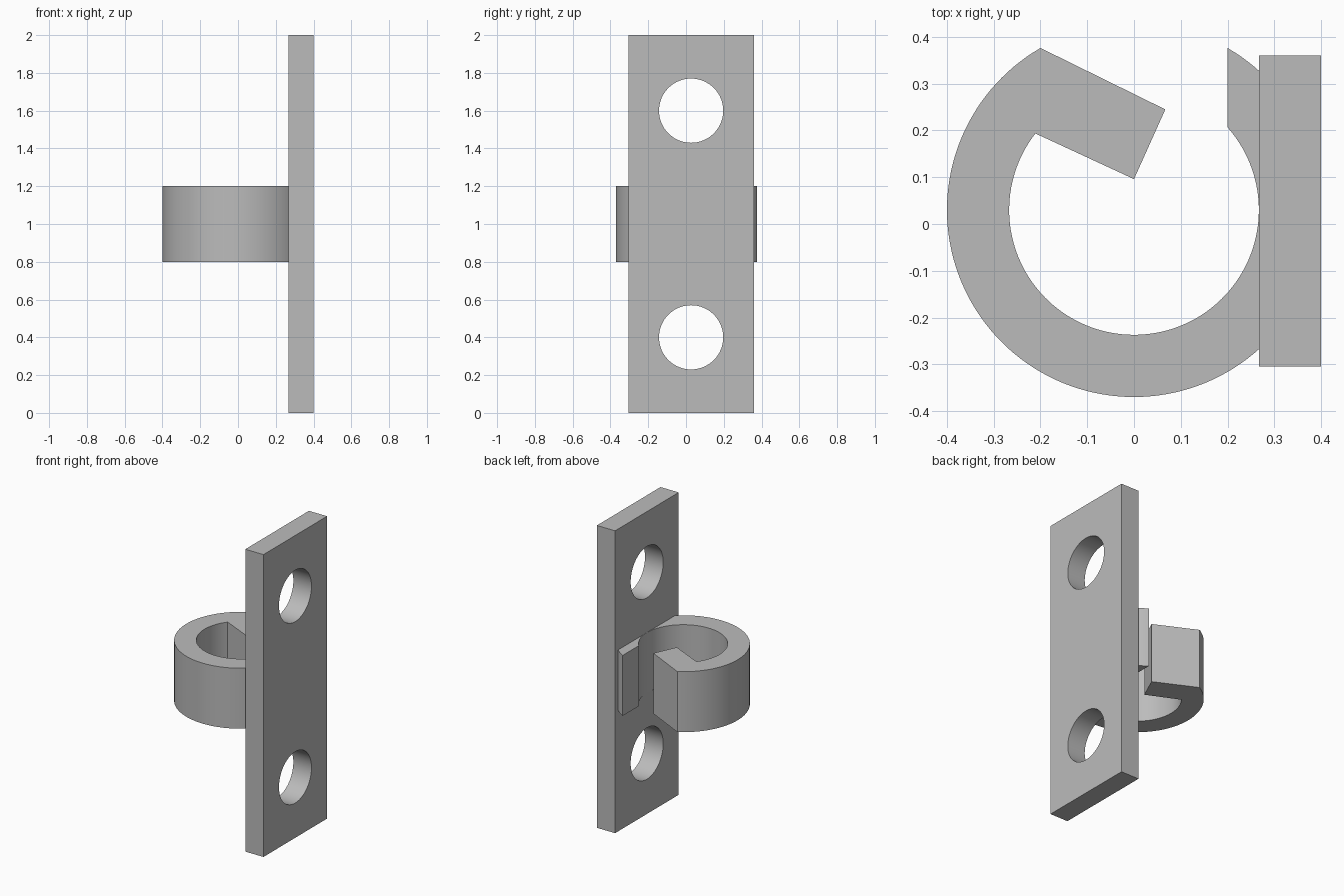
import bpy, bmesh
from math import sin, cos, radians, acos, degrees, pi

cube = bpy.data.objects.get("Cube")
if cube:
    bpy.data.objects.remove(cube, do_unlink=True)

grey = bpy.data.materials.new("plain grey")
grey.use_nodes = True
colour = (0.5, 0.5, 0.5, 1)
grey.diffuse_color = colour
grey.node_tree.nodes["Principled BSDF"].inputs["Base Color"].default_value = colour

CY = 0.03                    # ring centre in y
OUTER, INNER = 0.4, 0.267    # ring radii
PLATE_X = 0.267              # inner face of the plate


def finish(obj):
    bpy.ops.object.select_all(action="DESELECT")
    obj.select_set(True)
    bpy.context.view_layer.objects.active = obj
    bpy.ops.object.shade_smooth_by_angle(angle=radians(30))


def prism(name, outline, z0, z1):
    """Extrude a flat outline upward from z0 to z1."""
    bm = bmesh.new()
    face = bm.faces.new([bm.verts.new((x, y, z0)) for x, y in outline])
    top = bmesh.ops.extrude_face_region(bm, geom=[face])["geom"]
    verts = [v for v in top if isinstance(v, bmesh.types.BMVert)]
    bmesh.ops.translate(bm, verts=verts, vec=(0, 0, z1 - z0))
    bmesh.ops.recalc_face_normals(bm, faces=bm.faces)
    mesh = bpy.data.meshes.new(name)
    bm.to_mesh(mesh)
    bm.free()
    obj = bpy.data.objects.new(name, mesh)
    bpy.context.collection.objects.link(obj)
    mesh.materials.append(grey)
    return obj


def arc(radius, start, end, steps):
    """Arc points, kept from passing through the plate."""
    pts = []
    for i in range(steps + 1):
        a = radians(start + (end - start) * i / steps)
        pts.append((min(radius * cos(a), PLATE_X + 0.03), CY + radius * sin(a)))
    return pts


# Mounting plate with two round holes
plate = prism("mounting_plate", [(PLATE_X, -0.305), (0.4, -0.305),
                                 (0.4, 0.36), (PLATE_X, 0.36)], 0, 2)
for z in (0.4, 1.6):
    bpy.ops.mesh.primitive_cylinder_add(vertices=64, radius=0.17, depth=0.5,
                                        location=(0.333, 0.027, z),
                                        rotation=(0, pi / 2, 0))
    cutter = bpy.context.object
    cutter.name = "hole_cutter"
    cutter.hide_render = True
    cutter.data.materials.append(grey)
    bpy.context.view_layer.objects.active = plate
    mod = plate.modifiers.new("hole", "BOOLEAN")
    mod.operation = "DIFFERENCE"
    mod.solver = "EXACT"
    mod.object = cutter
    bpy.ops.object.modifier_apply(modifier=mod.name)
    bpy.data.objects.remove(cutter, do_unlink=True)
finish(plate)

# Open ring with its straight inward tongue
gap_angle = degrees(acos(0.2 / INNER))
tongue = [(0.0, 0.096), (0.067, 0.245)]
outline = (arc(OUTER, 120, 420, 120)
           + arc(INNER, 360 + gap_angle, 142.2, 104) + tongue)
finish(prism("hook_ring", outline, 0.8, 1.2))
